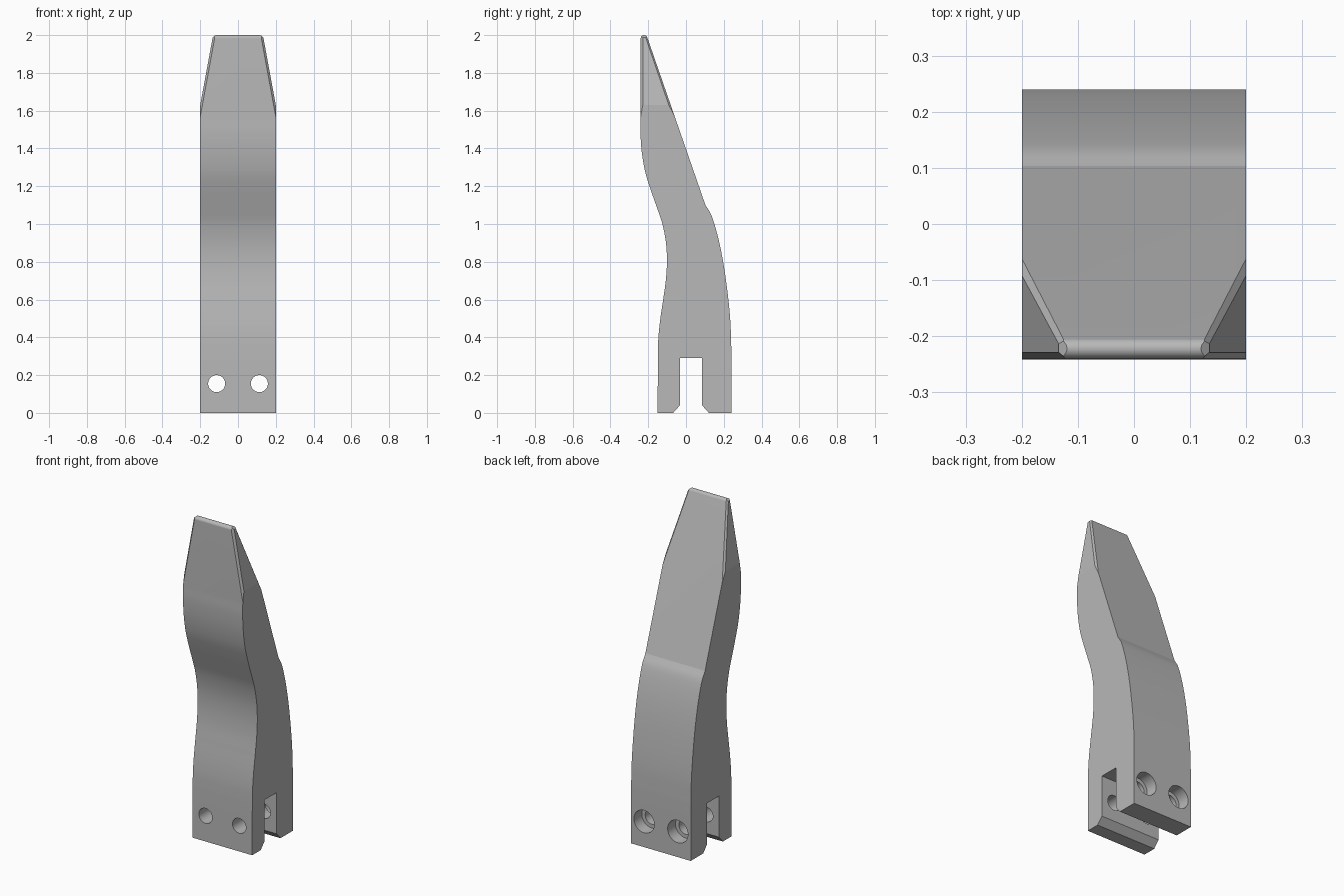
import bpy, bmesh, math
from mathutils import Vector

cube = bpy.data.objects.get("Cube")
if cube:
    bpy.data.objects.remove(cube, do_unlink=True)

HALF_WIDTH = 0.2
FRONT_Y = -0.24

grey = bpy.data.materials.new("plain grey")
grey.use_nodes = True
colour = (0.48, 0.48, 0.48, 1)
grey.diffuse_color = colour
grey.node_tree.nodes["Principled BSDF"].inputs["Base Color"].default_value = colour


def smooth_path(points, steps=6):
    """Catmull-Rom curve through (y, z) points."""
    p = [Vector(q) for q in points]
    p = [p[0] * 2 - p[1]] + p + [p[-1] * 2 - p[-2]]
    out = []
    for a, b, c, d in zip(p, p[1:], p[2:], p[3:]):
        for i in range(steps):
            t = i / steps
            out.append((b * 2 + (c - a) * t + (a * 2 - b * 5 + c * 4 - d) * t * t
                        + (b * 3 - a - c * 3 + d) * t ** 3) / 2)
    return out + [p[-2]]


# Side profile: back curve, rounded tip, front curve, slotted foot
back = smooth_path([(0.24, 0.34), (0.235, 0.48), (0.222, 0.62), (0.2, 0.78),
                    (0.172, 0.92), (0.137, 1.04), (0.068, 1.2), (0, 1.4)][:6]
                   + [(0.103, 1.1)])
slope = math.atan(0.342)
r = 0.018
tip = [Vector((FRONT_Y + r + r * math.cos(a), 2 - r + r * math.sin(a)))
       for a in (slope + (math.pi - slope) * i / 28 for i in range(29))]
front = smooth_path([(FRONT_Y, 1.56), (-0.241, 1.48), (-0.234, 1.38), (-0.217, 1.28),
                     (-0.19, 1.19), (-0.155, 1.09), (-0.125, 1.0), (-0.106, 0.9),
                     (-0.101, 0.8), (-0.107, 0.7), (-0.121, 0.6), (-0.137, 0.49),
                     (-0.146, 0.4), (-0.149, 0.32)])
foot = [(-0.15, 0), (-0.068, 0), (-0.032, 0.04), (-0.032, 0.29),
        (0.085, 0.29), (0.085, 0.04), (0.121, 0), (0.24, 0)]
profile = back + tip + front + foot

bm = bmesh.new()
side = bm.faces.new([bm.verts.new((-HALF_WIDTH, y, z)) for y, z in profile])
moved = bmesh.ops.extrude_face_region(bm, geom=[side])["geom"]
bmesh.ops.translate(bm, vec=(2 * HALF_WIDTH, 0, 0),
                    verts=[v for v in moved if isinstance(v, bmesh.types.BMVert)])
bmesh.ops.recalc_face_normals(bm, faces=bm.faces[:])


def slice_off(point, normal):
    """Cut away everything beyond a plane and cap the cut."""
    cut = bmesh.ops.bisect_plane(bm, geom=bm.verts[:] + bm.edges[:] + bm.faces[:],
                                 dist=1e-6, plane_co=point, plane_no=normal,
                                 clear_outer=True)["geom_cut"]
    rim = [e for e in cut if isinstance(e, bmesh.types.BMEdge) and e.is_boundary]
    bmesh.ops.holes_fill(bm, edges=rim, sides=0)


# Tapered sides of the tip with chamfered borders
for s in (1, -1):
    taper = Vector((s * 0.37, 0, 0.068)).normalized()
    slice_off(Vector((s * HALF_WIDTH, 0, 1.63)), taper)
    corner_top = s * 0.132
    for point, face_normal in (
            ((s * HALF_WIDTH, FRONT_Y, 1.63), (0, -1, 0)),
            ((s * HALF_WIDTH, -0.079, 1.63), (0, math.cos(slope), math.sin(slope))),
            ((corner_top, FRONT_Y, 2), (0, 0, 1))):
        n = (taper + Vector(face_normal)).normalized()
        slice_off(Vector(point) - n * 0.008, n)
bmesh.ops.recalc_face_normals(bm, faces=bm.faces[:])

mesh = bpy.data.meshes.new("curved_jaw")
bm.to_mesh(mesh)
bm.free()
mesh.materials.append(grey)
jaw = bpy.data.objects.new("curved_jaw", mesh)
bpy.context.collection.objects.link(jaw)


def drill(x, radius, y_start, y_end):
    """Bore a round hole along y."""
    bpy.ops.mesh.primitive_cylinder_add(
        vertices=48, radius=radius, depth=y_end - y_start,
        location=(x, (y_start + y_end) / 2, 0.155), rotation=(math.pi / 2, 0, 0))
    cutter = bpy.context.object
    cutter.name = "hole_cutter"
    cutter.hide_render = True
    cutter.data.materials.append(grey)
    mod = jaw.modifiers.new("hole", "BOOLEAN")
    mod.object = cutter
    mod.solver = "EXACT"
    bpy.context.view_layer.objects.active = jaw
    bpy.ops.object.modifier_apply(modifier=mod.name)
    bpy.data.objects.remove(cutter, do_unlink=True)


# Bolt holes, counterbored from the back
for x in (-0.113, 0.113):
    drill(x, 0.045, -0.4, 0.4)
    drill(x, 0.068, 0.165, 0.4)

bpy.ops.object.select_all(action="DESELECT")
jaw.select_set(True)
bpy.context.view_layer.objects.active = jaw
bpy.ops.object.shade_smooth_by_angle(angle=math.radians(9))
